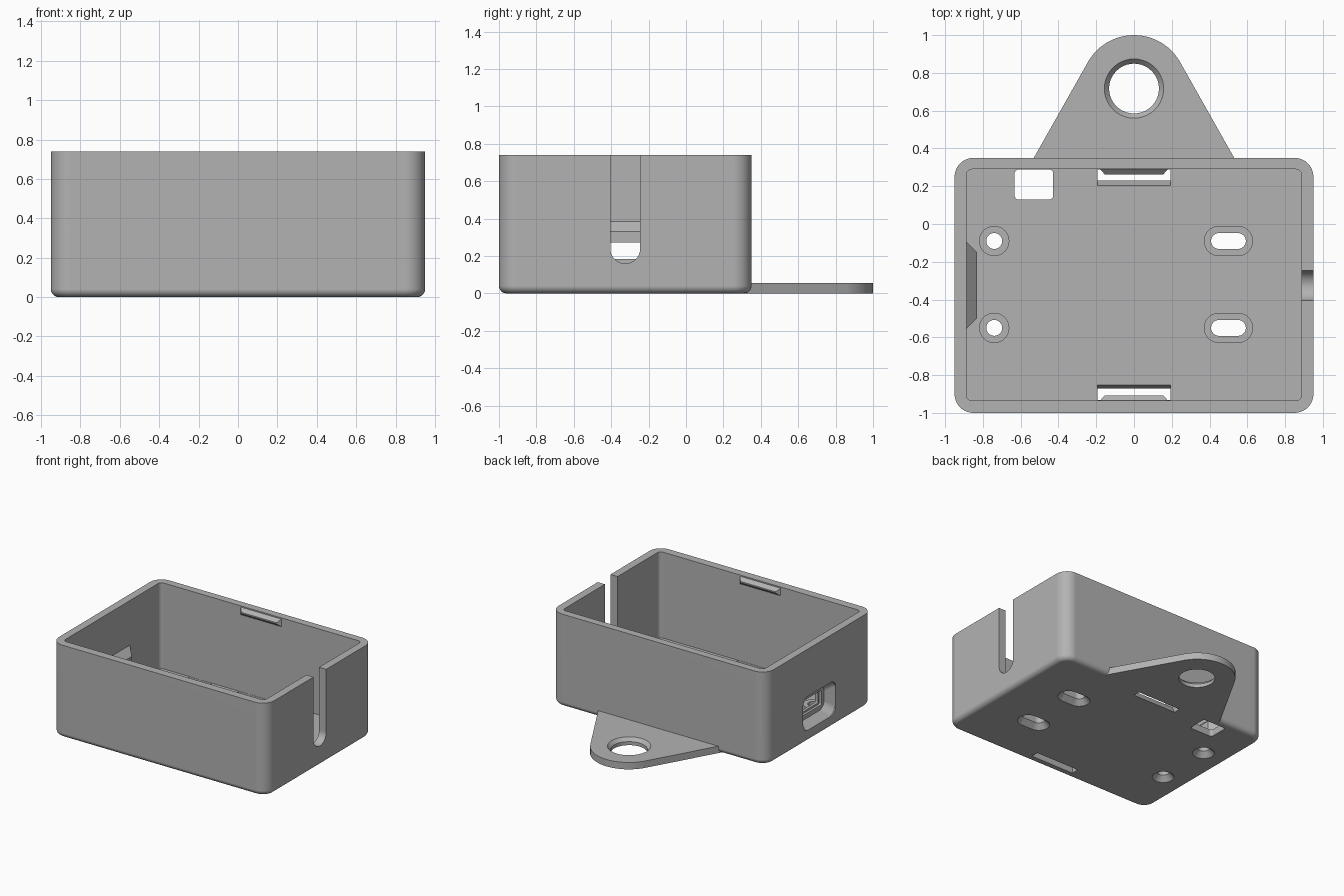
import bpy, bmesh
from math import sin, cos, pi, radians

if "Cube" in bpy.data.objects:
    bpy.data.objects.remove(bpy.data.objects["Cube"])

grey = bpy.data.materials.new("plain grey")
grey.use_nodes = True
grey.diffuse_color = (0.45, 0.45, 0.45, 1)
grey.node_tree.nodes["Principled BSDF"].inputs["Base Color"].default_value = (0.45, 0.45, 0.45, 1)

# Axis remaps: a section drawn in (a, b) and swept along c
ALONG_Z = lambda a, b, c: (a, b, c)
ALONG_X = lambda a, b, c: (c, a, b)
ALONG_Y = lambda a, b, c: (a, c, b)


def rounded(ca, cb, ha, hb, r, c, seg=10):
    """Rounded rectangle ring at height c."""
    pts = []
    for k, (sa, sb) in enumerate([(1, 1), (-1, 1), (-1, -1), (1, -1)]):
        for i in range(seg + 1):
            t = (k + i / seg) * pi / 2
            pts.append((ca + sa * (ha - r) + r * cos(t), cb + sb * (hb - r) + r * sin(t), c))
    return pts


def loft(name, rings, axis=ALONG_Z):
    """Closed solid through a stack of matching rings."""
    bm = bmesh.new()
    rows = [[bm.verts.new(axis(*p)) for p in ring] for ring in rings]
    n = len(rows[0])
    for lo, hi in zip(rows, rows[1:]):
        for i in range(n):
            j = (i + 1) % n
            bm.faces.new((lo[i], lo[j], hi[j], hi[i]))
    bm.faces.new(rows[0][::-1])
    bm.faces.new(rows[-1])
    bmesh.ops.remove_doubles(bm, verts=bm.verts, dist=1e-5)
    bmesh.ops.recalc_face_normals(bm, faces=bm.faces)
    me = bpy.data.meshes.new(name)
    bm.to_mesh(me)
    bm.free()
    ob = bpy.data.objects.new(name, me)
    bpy.context.collection.objects.link(ob)
    me.materials.append(grey)
    return ob


def activate(ob):
    bpy.ops.object.select_all(action='DESELECT')
    ob.select_set(True)
    bpy.context.view_layer.objects.active = ob


def cut(ob, cutters):
    activate(ob)
    for c in cutters:
        m = ob.modifiers.new("cut", 'BOOLEAN')
        m.operation, m.solver, m.object = 'DIFFERENCE', 'EXACT', c
        bpy.ops.object.modifier_apply(modifier=m.name)


def finish(ob):
    activate(ob)
    bpy.ops.object.shade_smooth_by_angle(angle=radians(30))
    m = ob.modifiers.new("even shading", 'WEIGHTED_NORMAL')
    m.keep_sharp = True


TOP, FLOOR, MID_Y = 0.74, 0.055, -0.325
parts, cutters = [], []

# Open box: filleted bottom edge, then straight walls
FILLET = 0.04
rings = []
for i in range(7):
    t = i / 6 * pi / 2
    d = FILLET * (1 - sin(t))
    rings.append(rounded(0, MID_Y, 0.95 - d, 0.675 - d, 0.1 - d, FILLET * (1 - cos(t))))
rings.append(rounded(0, MID_Y, 0.95, 0.675, 0.1, TOP))
box = loft("box", rings)
parts.append(box)
cutters.append(loft("cavity_cutter", [rounded(0, -0.3225, 0.887, 0.6125, 0.03, z) for z in (FLOOR, 0.9)]))

# Cable slot in the left wall, with a round bottom
cutters.append(loft("cable_slot_cutter",
                    [rounded(MID_Y, 0.58, 0.08, 0.42, 0.08, x) for x in (0.8, 1.0)], ALONG_X))

# Square opening in the floor
cutters.append(loft("floor_opening_cutter",
                    [rounded(-0.53, 0.209, 0.102, 0.079, 0.02, z) for z in (-0.05, 0.1)]))

# Latch slots in the floor, sloped on the inner side
for name, wall, bottom, top in (("back", 0.288, 0.232, 0.203), ("front", -0.933, -0.872, -0.853)):
    cutters.append(loft(name + "_latch_slot_cutter", [
        rounded(0, (wall + y) / 2, 0.193, abs(wall - y) / 2, 0, z)
        for y, z in ((bottom, -0.001), (top, FLOOR + 0.001))]))

# Snap nubs under the rim
for name, wall, d in (("back", 0.29, -1), ("front", -0.935, 1)):
    parts.append(loft(name + "_snap_nub", [
        rounded(0, 0.70, 0.18, 0.03, 0, wall - d * 0.02),
        rounded(0, 0.70, 0.18, 0.03, 0, wall),
        rounded(0, 0.70, 0.155, 0.005, 0, wall + d * 0.027)], ALONG_Y))

# Standoffs with screw holes countersunk from below
for side, x, stretch in (("right", -0.74, 0), ("left", 0.5, 0.05)):
    for end, y in (("back", -0.09), ("front", -0.55)):
        name = side + "_" + end
        hole = loft(name + "_hole_cutter", [
            rounded(x, y, r + stretch, r, r, z)
            for r, z in ((0.081, -0.001), (0.042, 0.04), (0.042, 0.2))])
        post = loft(name + "_standoff", [
            rounded(x, y, 0.08 + stretch, 0.08, 0.08, z) for z in (0.045, 0.105)])
        cut(post, [hole])
        parts.append(post)
        cutters.append(hole)

# Plug port: tapered boss inside the right wall with a tapered recess
PORT_Z = 0.228
boss = loft("port_boss", [rounded(MID_Y, PORT_Z, 0.23 - d, 0.157 - d, 0, x)
                          for d, x in ((0, -0.93), (0, -0.887), (0.055, -0.832))], ALONG_X)
recess = loft("port_recess_cutter", [
    rounded(MID_Y, PORT_Z, a, b, 0.06, x)
    for a, b, x in ((0.205, 0.135, -1.0), (0.205, 0.135, -0.94), (0.165, 0.095, -0.875))], ALONG_X)
step = loft("port_step_cutter", [rounded(MID_Y, PORT_Z, 0.13, 0.058, 0.01, x)
                                 for x in (-0.89, -0.855)], ALONG_X)
opening = loft("port_opening_cutter", [rounded(MID_Y, PORT_Z, 0.115, 0.043, 0.01, x)
                                       for x in (-0.88, -0.8)], ALONG_X)
cut(boss, [recess, step, opening])
parts.append(boss)
cutters.append(recess)

# Hanging tab: straight sides tangent to a round end
EYE_Y, EYE_R = 0.72, 0.28
start = radians(29.4)
outline = [(-0.553, 0.31), (0.553, 0.31)]
for i in range(25):
    t = start + (pi - 2 * start) * i / 24
    outline.append((EYE_R * cos(t), EYE_Y + EYE_R * sin(t)))
tab = loft("hanging_tab", [[(x, y, z) for x, y in outline] for z in (0, FLOOR)])
eye = loft("eye_cutter", [rounded(0, EYE_Y - 0.003, r, r, r, z) for r, z in
                          ((0.132, -0.05), (0.132, 0.028), (0.157, FLOOR), (0.157, 0.1))])
cut(tab, [eye])
parts.append(tab)

cut(box, cutters)
for c in cutters + [step, opening, eye]:
    bpy.data.objects.remove(c)
for p in parts:
    finish(p)
